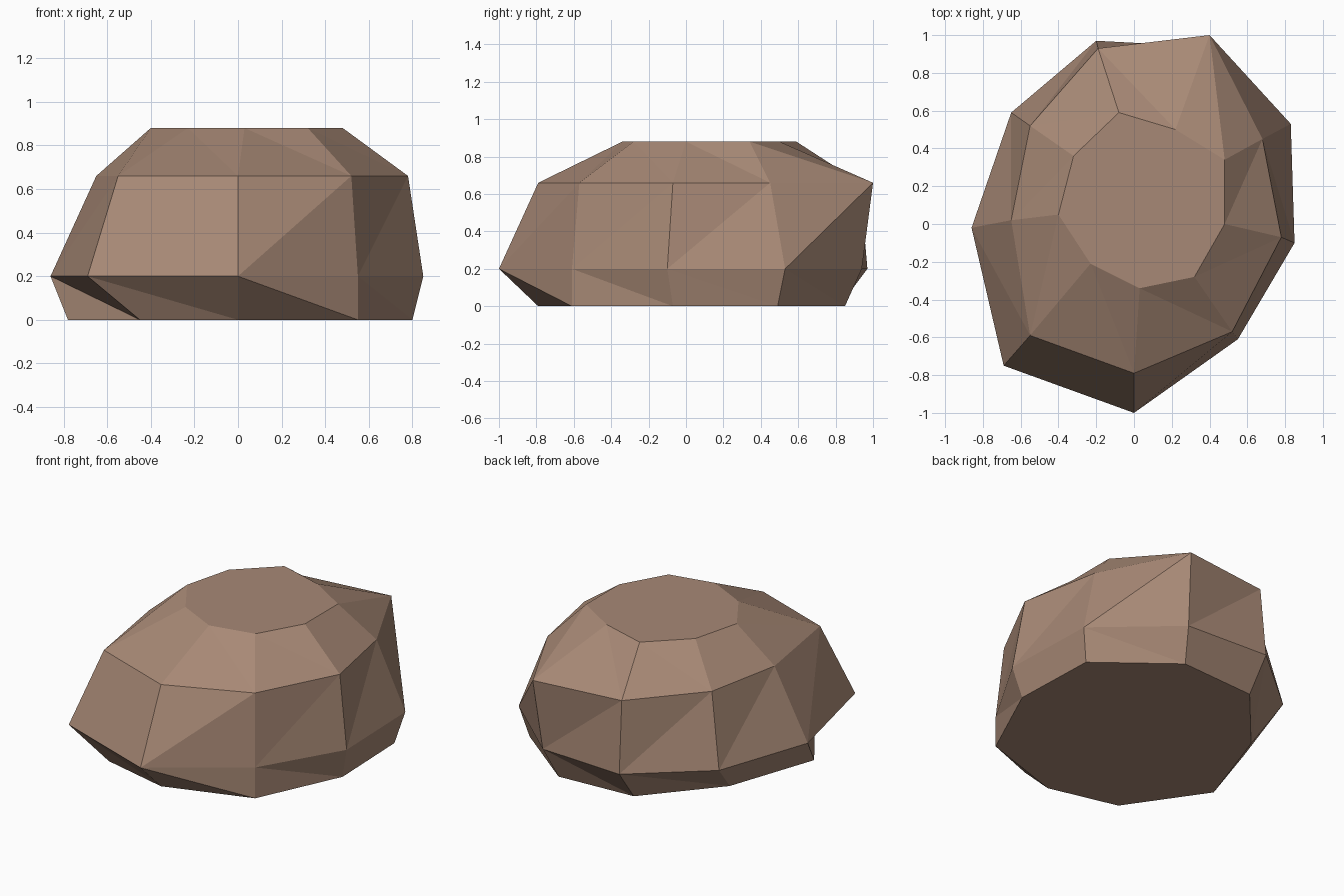
import bpy
import bmesh

cube = bpy.data.objects.get("Cube")
if cube:
    bpy.data.objects.remove(cube, do_unlink=True)

# Brown stone material
stone = bpy.data.materials.new("brown_stone")
stone.use_nodes = True
colour = (0.39, 0.25, 0.18, 1)
stone.diffuse_color = colour
bsdf = stone.node_tree.nodes["Principled BSDF"]
bsdf.inputs["Base Color"].default_value = colour
bsdf.inputs["Roughness"].default_value = 0.9

# Irregular nine-sided outlines, counterclockwise from the front, by height
outlines = [
    (0.0, [(0, -.79), (.55, -.61), (.80, -.07), (.78, .49), (.32, .85),
           (-.2, .82), (-.58, .38), (-.78, -.2), (-.45, -.68)]),
    (0.2, [(0, -1), (.55, -.61), (.85, -.1), (.83, .53), (.37, .94),
           (-.2, .97), (-.65, .59), (-.86, -.02), (-.69, -.75)]),
    (0.66, [(0, -.79), (.52, -.57), (.78, -.07), (.68, .45), (.40, 1),
            (-.19, .93), (-.55, .52), (-.65, .02), (-.55, -.59)]),
    (0.88, [(.03, -.34), (.32, -.28), (.48, 0), (.48, .34), (.22, .5),
            (-.08, .59), (-.32, .36), (-.40, .05), (-.23, -.21)]),
]

bm = bmesh.new()
rings = [[bm.verts.new((x, y, z)) for x, y in pts] for z, pts in outlines]
count = len(rings[0])


def join(low, high, forward):
    """Bridge two rings with triangles, choosing which way the facets split."""
    for i in range(count):
        j = (i + 1) % count
        a, b, c, d = low[i], low[j], high[j], high[i]
        if forward:
            bm.faces.new((a, b, c))
            bm.faces.new((a, c, d))
        else:
            bm.faces.new((a, b, d))
            bm.faces.new((b, c, d))


# Undercut base, main flank and sloping shoulder
join(rings[0], rings[1], False)
join(rings[1], rings[2], True)
join(rings[2], rings[3], False)

# Flat underside and flat top
bm.faces.new(list(reversed(rings[0])))
bm.faces.new(rings[-1])
bmesh.ops.recalc_face_normals(bm, faces=bm.faces)

mesh = bpy.data.meshes.new("boulder")
bm.to_mesh(mesh)
bm.free()
mesh.materials.append(stone)
boulder = bpy.data.objects.new("boulder", mesh)
bpy.context.collection.objects.link(boulder)
